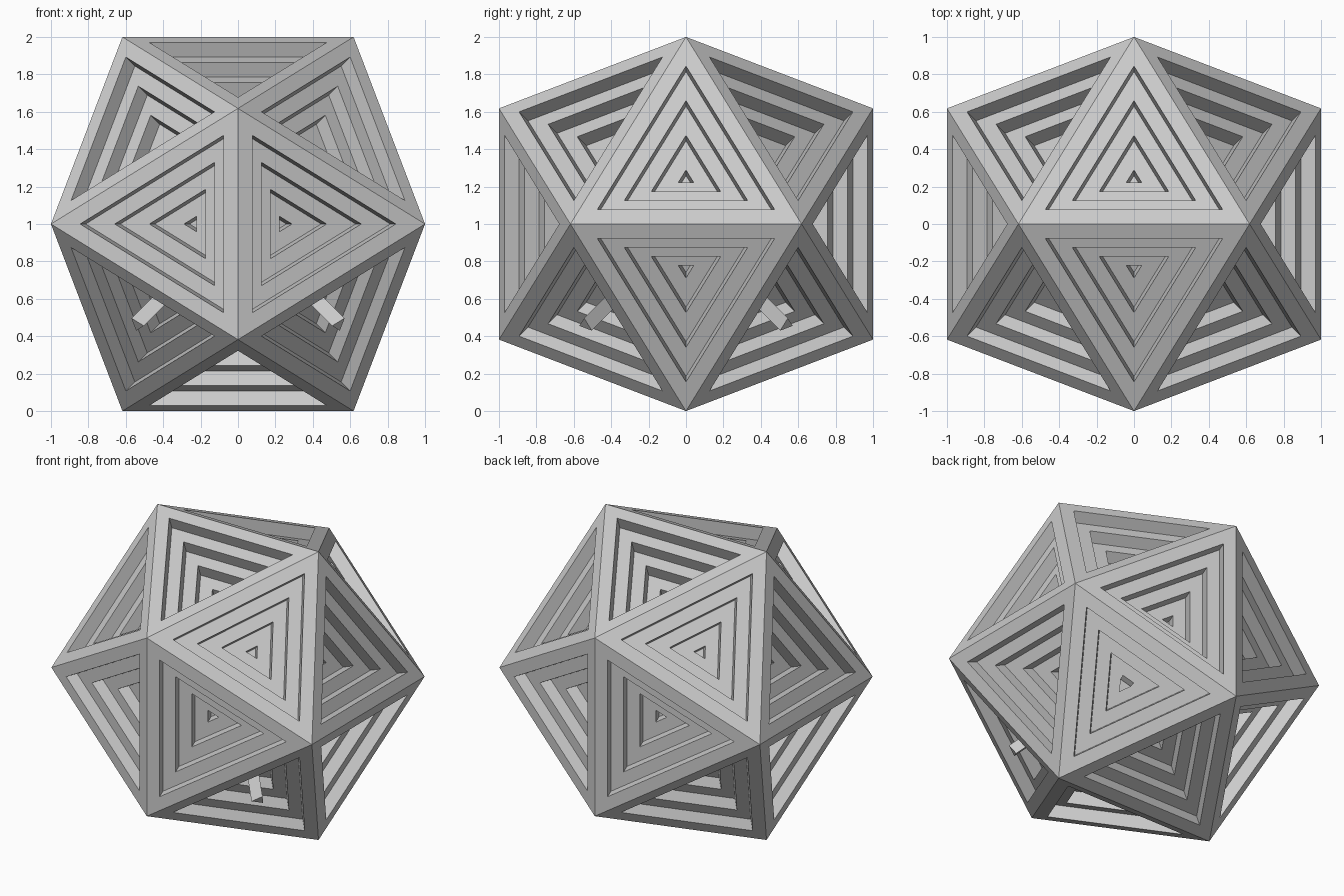
import bpy, bmesh
from mathutils import Vector

if "Cube" in bpy.data.objects:
    bpy.data.objects.remove(bpy.data.objects["Cube"])

SHORT = 0.618034          # half edge length of the icosahedron
STEP = SHORT * 0.1348     # width and depth of every step
LEVELS = 4

# Icosahedron from three crossed golden rectangles
bm = bmesh.new()
for a in (-1, 1):
    for b in (-SHORT, SHORT):
        for co in ((b, 0, a), (a, b, 0), (0, a, b)):
            bm.verts.new(co)
bmesh.ops.convex_hull(bm, input=bm.verts[:])
bmesh.ops.recalc_face_normals(bm, faces=bm.faces[:])


def extrude(face):
    return bmesh.ops.extrude_discrete_faces(bm, faces=[face])["faces"][0]


# Three lower faces carry a triangular post instead of the last recess
post_dirs = [Vector(d).normalized() for d in ((-1, -1, -1), (1, -1, -1), (1, 1, -1))]

# Stepped triangular pit in every face
for face in bm.faces[:]:
    normal = face.normal.copy()
    has_post = any(normal.dot(d) > 0.99 for d in post_dirs)
    old_scale = 1.0
    for level in range(1, LEVELS + 1):
        scale = 1 - level * 0.2333
        face = extrude(face)                      # flat inset
        centre = face.calc_center_median()
        for v in face.verts:
            v.co = centre + (v.co - centre) * scale / old_scale
        face = extrude(face)                      # wall
        move = -STEP
        if level == LEVELS and has_post:
            move = STEP * (LEVELS - 1)            # post back up to the face plane
        for v in face.verts:
            v.co += normal * move
        old_scale = scale

bmesh.ops.translate(bm, verts=bm.verts[:], vec=(0, 0, 1))
bm.normal_update()
mesh = bpy.data.meshes.new("stepped_icosahedron")
bm.to_mesh(mesh)
bm.free()
obj = bpy.data.objects.new("stepped_icosahedron", mesh)
bpy.context.collection.objects.link(obj)
